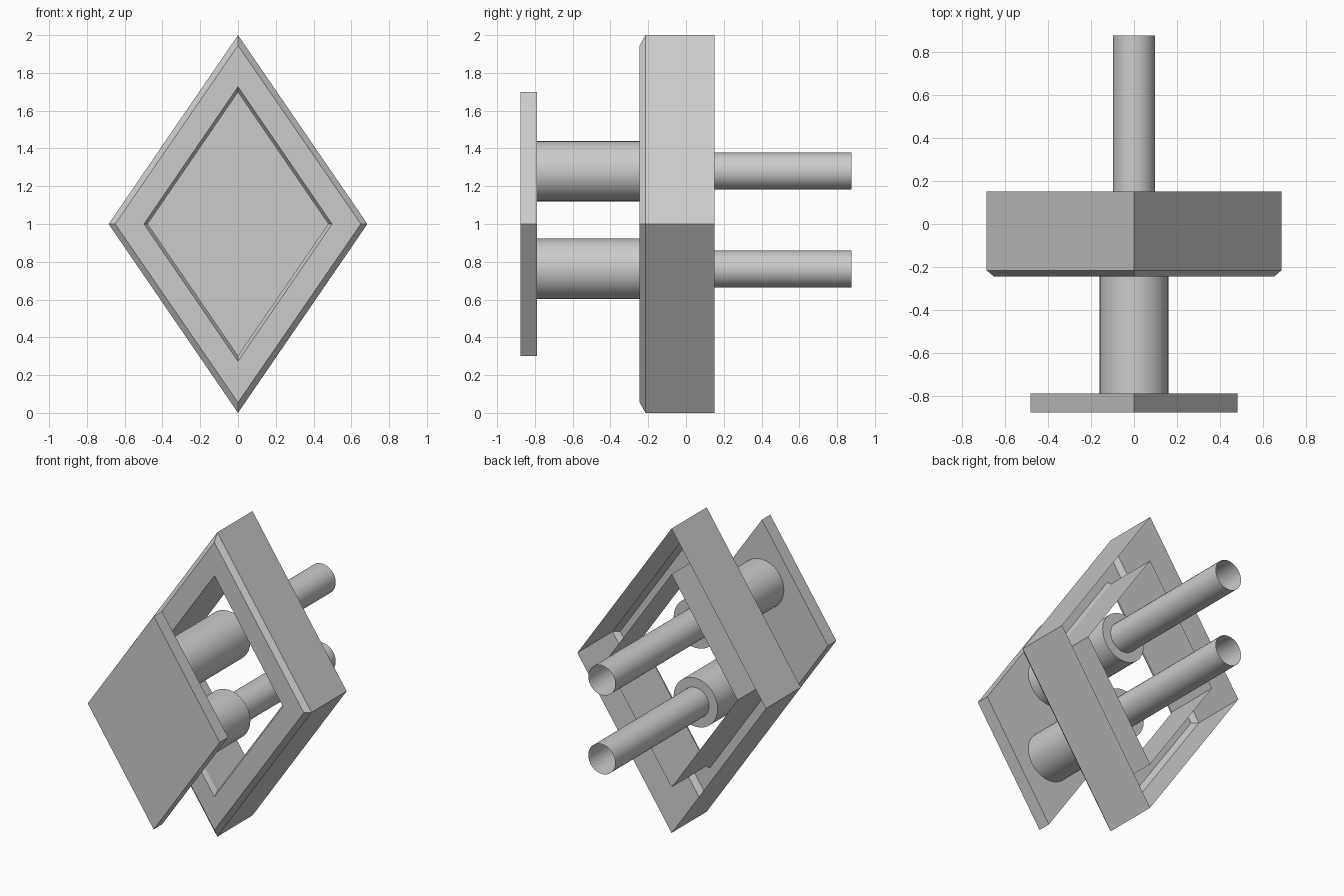
import bpy, bmesh
from math import cos, sin, tau, radians

if "Cube" in bpy.data.objects:
    bpy.data.objects.remove(bpy.data.objects["Cube"])


def loft(name, sections, sides, z, cap=False, smooth=False):
    """Skin a row of rings along y; each section is (half_width, half_height, y)."""
    bm = bmesh.new()
    rings = []
    for rx, rz, y in sections:
        rings.append([bm.verts.new((rx * cos(tau * i / sides), y,
                                    z + rz * sin(tau * i / sides)))
                      for i in range(sides)])
    for a, b in zip(rings, rings[1:]):
        for i in range(sides):
            j = (i + 1) % sides
            bm.faces.new((a[i], a[j], b[j], b[i]))
    if cap:
        bm.faces.new(rings[0])
        bm.faces.new(rings[-1])
    bmesh.ops.recalc_face_normals(bm, faces=bm.faces)
    mesh = bpy.data.meshes.new(name)
    bm.to_mesh(mesh)
    bm.free()
    obj = bpy.data.objects.new(name, mesh)
    bpy.context.collection.objects.link(obj)
    if smooth:
        bpy.ops.object.select_all(action='DESELECT')
        obj.select_set(True)
        bpy.context.view_layer.objects.active = obj
        bpy.ops.object.shade_smooth_by_angle(angle=radians(30))
    return obj


# Diamond frame: chamfered front ring with outer and inner walls, open at the back
loft("diamond_frame", [(0.685, 1.0, 0.15), (0.685, 1.0, -0.215),
                       (0.65, 0.945, -0.245), (0.498, 0.727, -0.245),
                       (0.48, 0.70, -0.215), (0.48, 0.70, 0.15)], 4, 1.0)

# Diamond front plate
loft("front_plate", [(0.48, 0.70, -0.875), (0.48, 0.70, -0.788)], 4, 1.0, cap=True)

# Stepped posts: thick collar, then a thin tube with an open end
for label, z in (("upper_post", 1.28), ("lower_post", 0.762)):
    loft(label, [(0.16, 0.16, -0.788), (0.16, 0.16, -0.10),
                 (0.098, 0.098, -0.10), (0.098, 0.098, 0.875)], 32, z, smooth=True)
